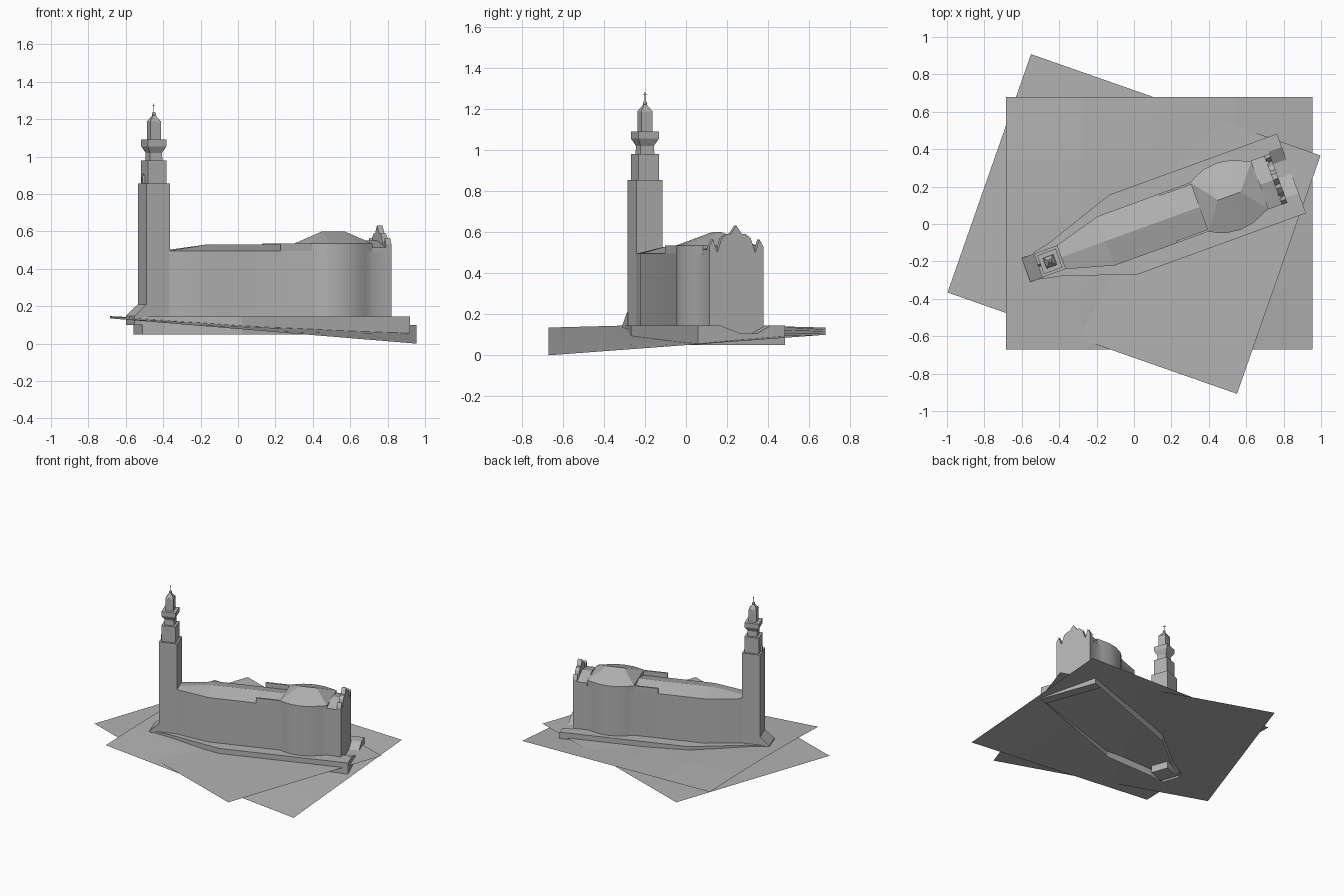
import bpy
import bmesh
from math import radians

cube = bpy.data.objects.get("Cube")
if cube:
    bpy.data.objects.remove(cube, do_unlink=True)

grey = bpy.data.materials.new("stone grey")
grey.use_nodes = True
COLOR = (0.45, 0.45, 0.45, 1)
grey.diffuse_color = COLOR
grey.node_tree.nodes["Principled BSDF"].inputs["Base Color"].default_value = COLOR

# The building is laid out along its own axis, with the tower at the origin
ORIGIN, TURN = (-0.45, -0.2, 0), radians(20)


def finish(name, bm, loc=ORIGIN, turn=TURN, smooth=False, solid=True):
    if solid:
        bmesh.ops.recalc_face_normals(bm, faces=bm.faces)
    mesh = bpy.data.meshes.new(name)
    bm.to_mesh(mesh)
    bm.free()
    mesh.materials.append(grey)
    ob = bpy.data.objects.new(name, mesh)
    bpy.context.collection.objects.link(ob)
    ob.location = loc
    ob.rotation_euler.z = turn
    if smooth:
        bpy.ops.object.select_all(action='DESELECT')
        ob.select_set(True)
        bpy.context.view_layer.objects.active = ob
        bpy.ops.object.shade_smooth_by_angle(angle=radians(28))
    return ob


def loft(name, rings, bottom=True, smooth=False):
    """Skin a stack of equal-length rings and cap the ends."""
    bm = bmesh.new()
    loops = [[bm.verts.new(p) for p in ring] for ring in rings]
    n = len(loops[0])
    for a, b in zip(loops, loops[1:]):
        for i in range(n):
            j = (i + 1) % n
            bm.faces.new((a[i], a[j], b[j], b[i]))
    bm.faces.new(loops[-1])
    if bottom:
        bm.faces.new(loops[0][::-1])
    return finish(name, bm, smooth=smooth)


def prism(name, outline, z0, z1, **kw):
    return loft(name, [[(u, v, z) for u, v in outline] for z in (z0, z1)], **kw)


def box(name, u0, u1, v0, v1, z0, z1):
    return prism(name, [(u0, v0), (u1, v0), (u1, v1), (u0, v1)], z0, z1)


def slab(name, profile, u0, u1):
    """Extrude a (v, z) profile along the building axis."""
    return loft(name, [[(u, v, z) for v, z in profile] for u in (u0, u1)])


def mirrored(half):
    return [(u, -v) for u, v in half] + [(u, v) for u, v in reversed(half)]


def square_tower(name, steps):
    return loft(name, [[(-h, -h, z), (h, -h, z), (h, h, z), (-h, h, z)] for h, z in steps])


def roof(name, half, ridge, eave):
    """Pitched roof from mirrored eaves up to a ridge with one point per eave point."""
    bm = bmesh.new()
    top = [bm.verts.new(p) for p in ridge]
    sides = [[bm.verts.new((u, s * v, eave)) for u, v in half] for s in (-1, 1)]
    for side in sides:
        for i in range(len(half) - 1):
            bm.faces.new((side[i], side[i + 1], top[i + 1], top[i]))
    for k in (0, -1):
        bm.faces.new((sides[0][k], top[k], sides[1][k]))
    bmesh.ops.remove_doubles(bm, verts=bm.verts, dist=0.0005)
    bmesh.ops.dissolve_degenerate(bm, edges=bm.edges, dist=0.0005)
    return finish(name, bm)


# Ground: a level sheet and a sloping terrain sheet
bm = bmesh.new()
bmesh.ops.create_grid(bm, x_segments=1, y_segments=1, size=1)
for v in bm.verts:
    v.co.x *= 0.82
    v.co.y *= 0.675
finish("level_ground", bm, (0, 0, 0.105), radians(-19.3), solid=False)

bm = bmesh.new()
bmesh.ops.create_grid(bm, x_segments=4, y_segments=4, size=1)
for v in bm.verts:
    t, s = (v.co.x + 1) / 2, (v.co.y + 1) / 2
    left = 0.135 + 0.012 * (1 - v.co.y ** 2)
    v.co = (v.co.x * 0.82, v.co.y * 0.675, left * (1 - t) + 0.1 * s * t)
finish("sloping_terrain", bm, (0.135, 0.005, 0), 0, solid=False)

# Plinth with a notched entrance end
prism("plinth", mirrored([(-0.09, 0.07), (0.03, 0.095), (0.42, 0.226), (1.3, 0.226)]),
      0.05, 0.145, bottom=False)
slab("plinth_entrance", [(-0.226, 0.05), (0.226, 0.05), (0.226, 0.145), (0.15, 0.145),
                         (0.08, 0.105), (0, 0.105), (-0.11, 0.145), (-0.226, 0.145)], 1.3, 1.375)

# Main hall walls
nave = [(0.06, 0.066), (0.32, 0.139), (0.85, 0.14)]
bulge = [(0.85, 0.14), (0.895, 0.163), (0.94, 0.181), (1.02, 0.19),
         (1.095, 0.178), (1.15, 0.154), (1.195, 0.135)]
prism("hall_walls", mirrored(nave + bulge[1:] + [(1.3, 0.14)]), 0.145, 0.495, smooth=True)
prism("crossing_walls", mirrored(bulge), 0.495, 0.535, smooth=True)
for side, s in (("right", -1), ("left", 1)):
    v0, v1 = sorted((s * 0.128, s * 0.14))
    box(side + "_parapet", 0.67, 0.86, v0, v1, 0.495, 0.535)

# Roofs
roof("nave_roof", nave, [(0.06, 0, 0.495), (0.31, 0, 0.531), (0.85, 0, 0.531)], 0.495)
hump = [(min(max(u, 0.957), 1.085), 0, 0.6) for u, v in bulge]
roof("crossing_roof", bulge, hump, 0.535)
slab("porch_roof", [(-0.138, 0.49), (0.138, 0.49), (0.138, 0.515), (0, 0.55), (-0.138, 0.515)],
     1.195, 1.28)

# Jagged gable facade
teeth = [(0.14, 0.145), (0.14, 0.53), (0.12, 0.565), (0.098, 0.5), (0.075, 0.57),
         (0.05, 0.59), (0.03, 0.59)]
slab("gable_facade", teeth + [(0, 0.632)] + [(-v, z) for v, z in reversed(teeth)], 1.27, 1.301)

# Tower shaft, tiers, flared gallery and cap
square_tower("tower_shaft", [(0.067, 0.05), (0.067, 0.855)])
square_tower("tower_second_tier", [(0.053, 0.855), (0.053, 0.98)])
square_tower("tower_gallery", [(0.036, 0.98), (0.034, 1.02), (0.053, 1.055), (0.053, 1.09)])
square_tower("tower_lantern", [(0.029, 1.09), (0.029, 1.19)])
square_tower("tower_cap", [(0.031, 1.185), (0.004, 1.225)])
loft("corner_pinnacle", [[(-0.06 + a * r, b * r, z) for a, b in ((-1, -1), (1, -1), (1, 1), (-1, 1))]
                         for r, z in ((0.007, 0.855), (0.007, 0.89), (0.001, 0.91))])

# Finial ball, rod and crossbar
bm = bmesh.new()
bmesh.ops.create_uvsphere(bm, u_segments=10, v_segments=6, radius=0.011)
finish("finial_ball", bm, (ORIGIN[0], ORIGIN[1], 1.228), smooth=True)
box("finial_rod", -0.0015, 0.0015, -0.0015, 0.0015, 1.23, 1.283)
box("finial_crossbar", -0.0015, 0.0015, -0.013, 0.013, 1.27, 1.273)

# Sloped buttress at the foot of the tower
loft("tower_buttress", [[(u, v, z) for u, z in ((-0.135, 0.1), (-0.06, 0.1), (-0.06, 0.212),
                                                (-0.067, 0.21), (-0.135, 0.147))]
                        for v in (-0.068, 0.068)])
